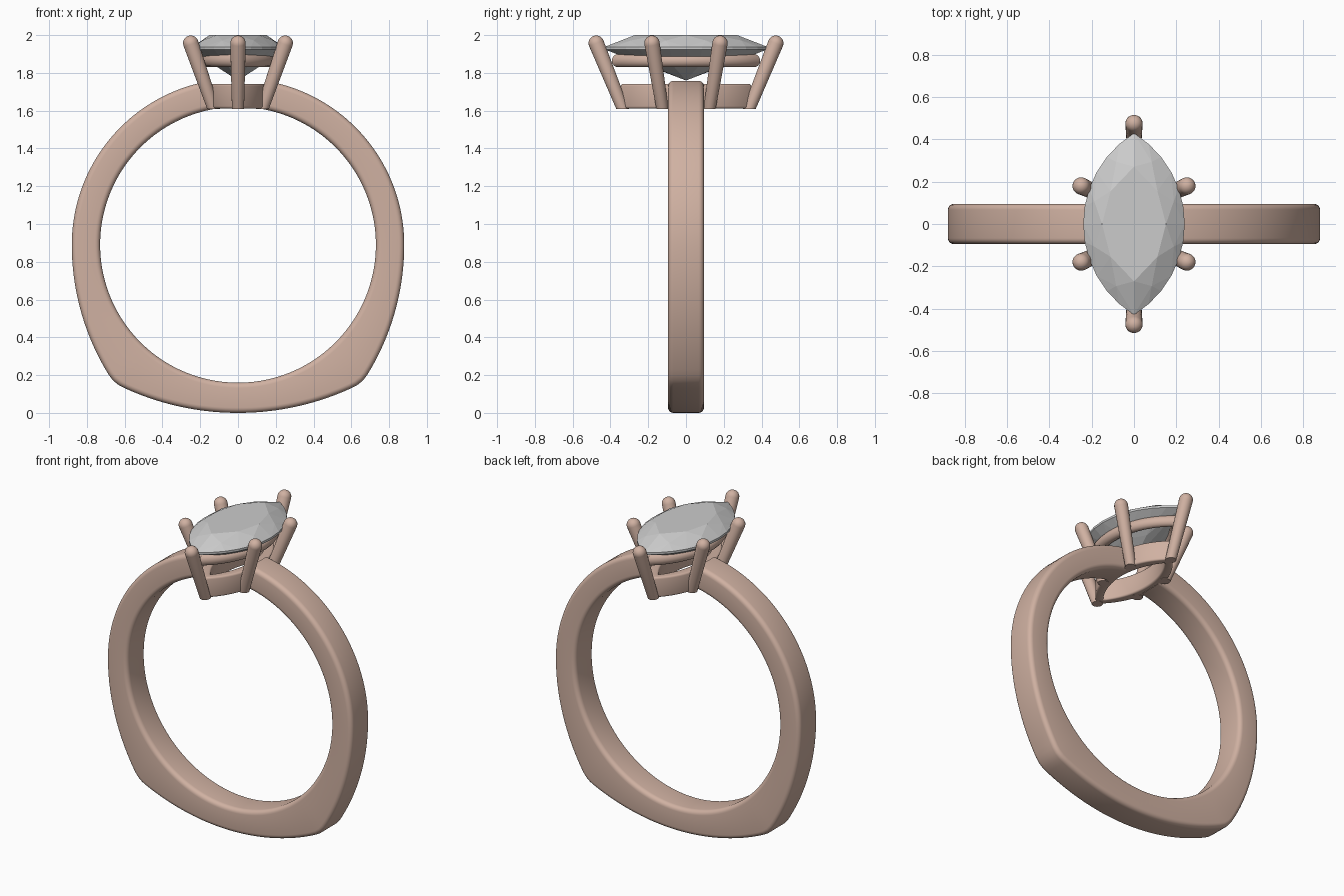
import bpy, bmesh, math
from mathutils import Vector

if "Cube" in bpy.data.objects:
    bpy.data.objects.remove(bpy.data.objects["Cube"])

metal = bpy.data.materials.new("rose_metal")
metal.diffuse_color = (0.63, 0.44, 0.36, 1)
metal.use_nodes = True
metal.node_tree.nodes["Principled BSDF"].inputs["Base Color"].default_value = metal.diffuse_color


def finish(bm, name, mat=None, smooth=True):
    bmesh.ops.recalc_face_normals(bm, faces=bm.faces)
    me = bpy.data.meshes.new(name)
    bm.to_mesh(me)
    bm.free()
    ob = bpy.data.objects.new(name, me)
    bpy.context.collection.objects.link(ob)
    if mat:
        me.materials.append(mat)
    if smooth:
        bpy.ops.object.select_all(action='DESELECT')
        ob.select_set(True)
        bpy.context.view_layer.objects.active = ob
        bpy.ops.object.shade_smooth_by_angle(angle=math.radians(40))
    return ob


def loft(name, rings, closed=False):
    bm = bmesh.new()
    vs = [[bm.verts.new(p) for p in r] for r in rings]
    n = len(vs[0])
    for i in range(len(vs) if closed else len(vs) - 1):
        a, b = vs[i], vs[(i + 1) % len(vs)]
        for j in range(n):
            k = (j + 1) % n
            bm.faces.new((a[j], a[k], b[k], b[j]))
    if not closed:
        bm.faces.new(vs[0])
        bm.faces.new(vs[-1])
    return finish(bm, name, metal)


def rounded_rect(u0, u1, v0, v1, r, seg=5):
    pts = []
    for cx, cy, start in ((u1 - r, v1 - r, 0), (u0 + r, v1 - r, 90),
                          (u0 + r, v0 + r, 180), (u1 - r, v0 + r, 270)):
        for i in range(seg + 1):
            a = math.radians(start + 90 * i / seg)
            pts.append((cx + r * math.cos(a), cy + r * math.sin(a)))
    return pts


def marquise(w, l, z, n, offset=0.0):
    """Pointed oval made of two arcs, n points in total, tips on y."""
    rad = (w * w + l * l) / (2 * w)
    half = math.asin(l / rad)
    pts = []
    for i in range(n):
        t = ((i + offset) / n * 2) % 2
        side, f = (1, t) if t < 1 else (-1, t - 1)
        a = -half + 2 * half * f
        pts.append((side * (rad * math.cos(a) - rad + w), side * rad * math.sin(a), z))
    return pts


# Band: round finger hole, outer outline with two squared lower shoulders
CZ, R_IN, HALF_W = 0.89, 0.73, 0.095


def ray_circle(d, cx, cz, r):
    b = d[0] * cx + d[1] * cz
    return b + math.sqrt(max(b * b - cx * cx - cz * cz + r * r, 0))


def outer_radius(a):
    d = (abs(math.sin(a)), math.cos(a))
    if d[1] >= 0:
        return 0.88
    side = ray_circle(d, 0.88 - 1.31, 0, 1.31)
    base = ray_circle(d, 0, 1.44 - CZ, 1.44)
    k = 0.025
    h = max(k - abs(side - base), 0) / k
    return min(side, base) - h * h * k / 4


gap, steps = 0.17, 160
rings = []
for i in range(steps + 1):
    a = gap + (2 * math.pi - 2 * gap) * i / steps
    ring = []
    for u, y in rounded_rect(R_IN, outer_radius(a), -HALF_W, HALF_W, 0.028):
        ring.append((u * math.sin(a), y, CZ + u * math.cos(a)))
    rings.append(ring)
loft("band", rings)

# Setting rails: marquise loops below the stone
rail_section = [(0.033 * math.cos(2 * math.pi * i / 14), 1.865 + 0.035 * math.sin(2 * math.pi * i / 14))
                for i in range(14)]
loft("upper_rail", [marquise(0.165 + o, 0.36 + o, z, 64) for o, z in rail_section], True)
base_section = rounded_rect(-0.035, 0.03, 1.612, 1.742, 0.012, 3)
loft("lower_rail", [marquise(0.128 + o, 0.315 + o, z, 64) for o, z in base_section], True)


# Prongs: tapered rods with domed tips
def prong(name, bottom, top, r0=0.032, r1=0.041, n=20):
    bottom, top = Vector(bottom), Vector(top)
    axis = (top - bottom).normalized()
    q = axis.to_track_quat('Z', 'Y')
    stations = [(bottom, r0), (top, r1)]
    for i in range(1, 7):
        e = math.radians(88 * i / 6)
        stations.append((top + axis * r1 * math.sin(e), r1 * math.cos(e)))
    out = []
    for c, r in stations:
        out.append([c + q @ Vector((r * math.cos(2 * math.pi * j / n),
                                    r * math.sin(2 * math.pi * j / n), 0)) for j in range(n)])
    for j, p in enumerate(out[0]):  # level foot
        out[0][j] = p + axis * ((1.61 - p.z) / axis.z)
    loft(name, out)


for sy, fb in ((-1, "front"), (1, "back")):
    prong(fb + "_end_prong", (0, sy * 0.335, 1.61), (0, sy * 0.475, 1.957))
    for sx, lr in ((-1, "left"), (1, "right")):
        prong(fb + "_" + lr + "_prong", (sx * 0.13, sy * 0.125, 1.61), (sx * 0.25, sy * 0.18, 1.957))

# Marquise stone: faceted crown, thin girdle, pavilion to a point
W, L = 0.24, 0.43
pts = []
for s, z, n, off in ((0.63, 2.0, 8, 0), (0.84, 1.971, 8, 0.5), (1, 1.938, 24, 0),
                     (1, 1.924, 24, 0), (0.5, 1.832, 8, 0.5)):
    pts += marquise(W * s, L * s, z, n, off)
pts.append((0, 0, 1.76))
bm = bmesh.new()
for p in pts:
    bm.verts.new(p)
bmesh.ops.convex_hull(bm, input=bm.verts[:])
bmesh.ops.dissolve_limit(bm, angle_limit=math.radians(1), verts=bm.verts[:], edges=bm.edges[:])
finish(bm, "marquise_stone", smooth=False)
